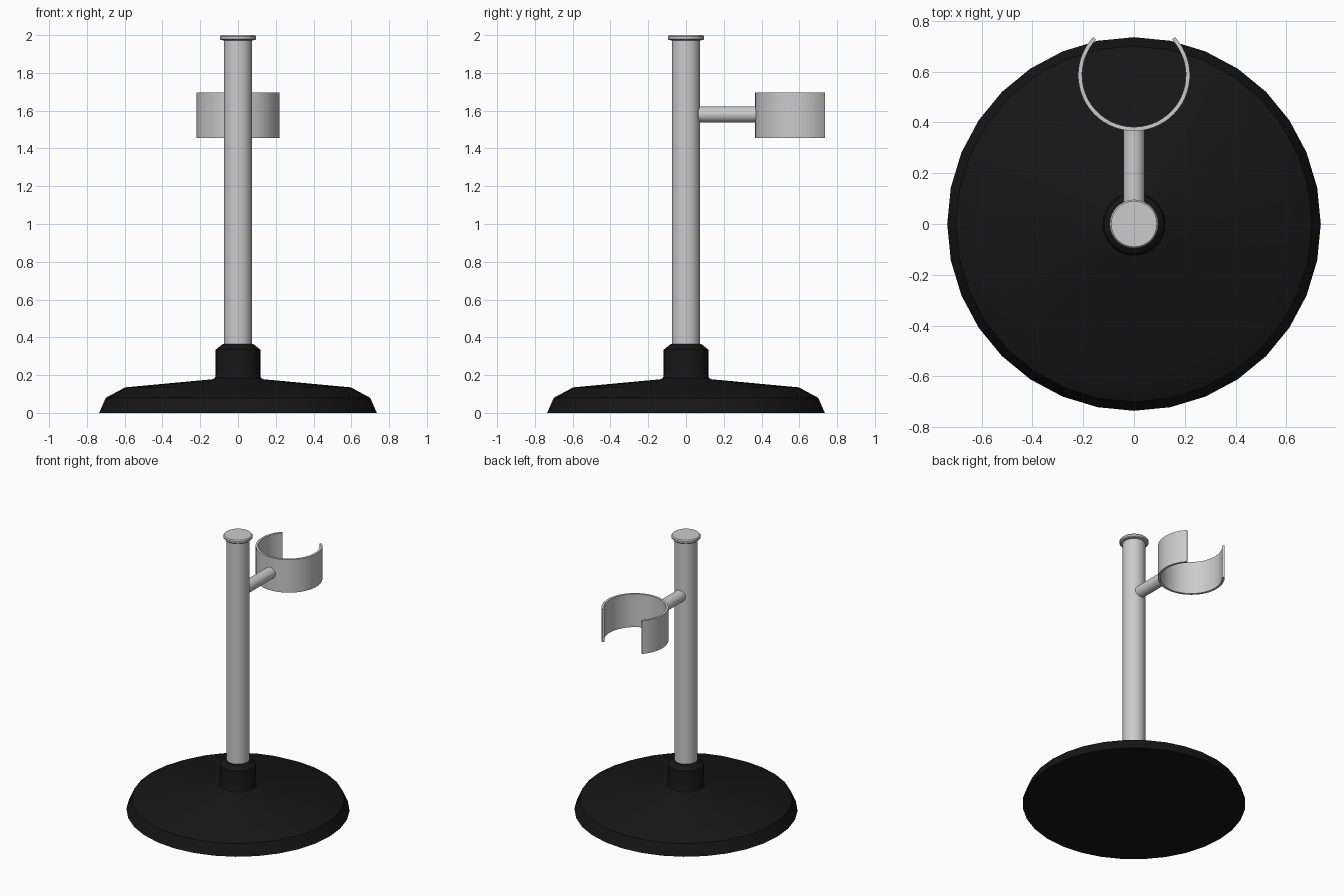
import bpy, bmesh, math
from mathutils import Matrix

if "Cube" in bpy.data.objects:
    bpy.data.objects.remove(bpy.data.objects["Cube"])


def finish(name, bm, angle=35):
    bmesh.ops.recalc_face_normals(bm, faces=bm.faces)
    mesh = bpy.data.meshes.new(name)
    bm.to_mesh(mesh)
    bm.free()
    obj = bpy.data.objects.new(name, mesh)
    bpy.context.collection.objects.link(obj)
    bpy.ops.object.select_all(action='DESELECT')
    obj.select_set(True)
    bpy.context.view_layer.objects.active = obj
    bpy.ops.object.shade_smooth_by_angle(angle=math.radians(angle))
    return obj


def lathe(name, profile, sides, matrix=Matrix(), angle=35):
    """Revolve (radius, height) points around z and cap both ends."""
    bm = bmesh.new()
    rings = [[bm.verts.new((r * math.cos(math.tau * i / sides),
                            r * math.sin(math.tau * i / sides), z))
              for i in range(sides)] for r, z in profile]
    for a, b in zip(rings, rings[1:]):
        for i in range(sides):
            j = (i + 1) % sides
            bm.faces.new((a[i], a[j], b[j], b[i]))
    bm.faces.new(rings[0])
    bm.faces.new(rings[-1])
    bm.transform(matrix)
    return finish(name, bm, angle)


# Weighted base with collar
base = lathe("base", [(0.735, 0), (0.70, 0.08), (0.597, 0.135), (0.135, 0.178),
                      (0.123, 0.184), (0.118, 0.198), (0.118, 0.335),
                      (0.08, 0.365), (0.07, 0.365)], 32)
black = bpy.data.materials.new("black")
black.diffuse_color = (0.008, 0.008, 0.008, 1)
black.use_nodes = True
black.node_tree.nodes["Principled BSDF"].inputs["Base Color"].default_value = black.diffuse_color
base.data.materials.append(black)

# Upright pole and its cap
lathe("pole", [(0.075, 0.34), (0.075, 1.98)], 32)
lathe("pole_cap", [(0.075, 1.972), (0.09, 1.974), (0.096, 1.98),
                   (0.096, 1.993), (0.09, 2.0)], 32)

# Horizontal arm pointing to +y
lathe("arm", [(0.034, 0.055), (0.042, 0.065), (0.042, 0.372)], 32,
      Matrix.Translation((0, 0, 1.58)) @ Matrix.Rotation(-math.pi / 2, 4, 'X'))

# Open C-shaped holder, gap facing +y
bm = bmesh.new()
steps, start, end = 40, math.radians(137), math.radians(403)
sections = []
for i in range(steps + 1):
    a = start + (end - start) * i / steps
    sections.append([bm.verts.new((r * math.cos(a), 0.586 + r * math.sin(a), z))
                     for r, z in ((0.22, 1.455), (0.22, 1.695),
                                  (0.204, 1.695), (0.204, 1.455))])
for a, b in zip(sections, sections[1:]):
    for k in range(4):
        m = (k + 1) % 4
        bm.faces.new((a[k], a[m], b[m], b[k]))
bm.faces.new(sections[0])
bm.faces.new(sections[-1])
finish("holder_ring", bm)
